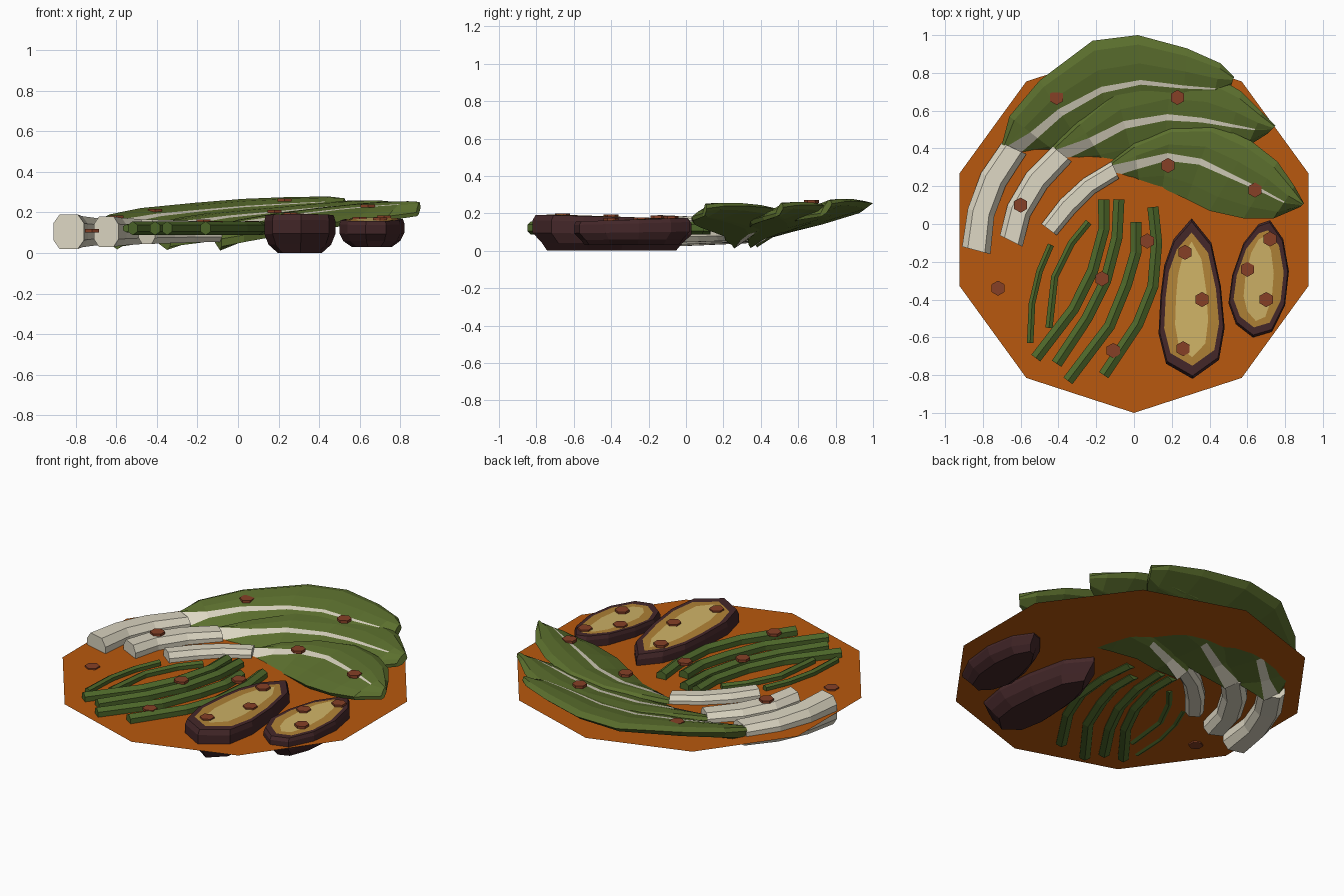
import bpy, bmesh, math
from mathutils import Vector

cube = bpy.data.objects.get("Cube")
if cube:
    bpy.data.objects.remove(cube, do_unlink=True)


def material(name, r, g, b):
    def lin(c):
        c /= 255
        return c / 12.92 if c < 0.04 else ((c + 0.055) / 1.055) ** 2.4
    colour = (lin(r), lin(g), lin(b), 1)
    m = bpy.data.materials.new(name)
    m.use_nodes = True
    m.diffuse_color = colour
    m.node_tree.nodes["Principled BSDF"].inputs["Base Color"].default_value = colour
    return m


SAUCE = material("orange_sauce", 184, 88, 14)
LEAF = material("leaf_green", 92, 112, 46)
STEM = material("stem_white", 220, 214, 194)
BEAN = material("bean_green", 78, 104, 42)
SKIN = material("aubergine_skin", 68, 39, 41)
FLESH = material("flesh_gold", 176, 130, 54)
CORE = material("flesh_pale", 206, 178, 102)
CHILLI = material("chilli_red", 134, 64, 38)


def make(name, bm, mats):
    mesh = bpy.data.meshes.new(name)
    bm.to_mesh(mesh)
    bm.free()
    for m in mats:
        mesh.materials.append(m)
    ob = bpy.data.objects.new(name, mesh)
    bpy.context.collection.objects.link(ob)
    return ob


def loft(name, rings, mats, rule=lambda i, j: 0, end_slot=0):
    """Skin a row of closed rings; rule(i, j) picks the material of each quad."""
    bm = bmesh.new()
    vs = [[bm.verts.new(p) for p in ring] for ring in rings]
    n = len(vs[0])
    for i in range(len(vs) - 1):
        for j in range(n):
            k = (j + 1) % n
            f = bm.faces.new((vs[i][j], vs[i][k], vs[i + 1][k], vs[i + 1][j]))
            f.material_index = rule(i, j)
    bm.faces.new(vs[0])
    bm.faces.new(vs[-1]).material_index = end_slot
    bmesh.ops.recalc_face_normals(bm, faces=bm.faces)
    return make(name, bm, mats)


# Sauce: a flat ten-sided sheet
bm = bmesh.new()
bm.faces.new([bm.verts.new((0.97 * math.sin(a), 0.97 * math.cos(a) - 0.03, 0.11))
              for a in (-math.tau * i / 10 for i in range(10))])
make("sauce", bm, [SAUCE])


# Cabbage stems: oval tubes between an outer and an inner edge
def stem(name, outer, inner, h0, h1):
    rings = []
    for i, (o, n) in enumerate(zip(outer, inner)):
        o, n = Vector((*o, 0.105)), Vector((*n, 0.105))
        h = h0 + (h1 - h0) * i / (len(outer) - 1)
        mid, half = (o + n) / 2, (o - n) / 2
        rings.append([mid + half * x + Vector((0, 0, h * z)) for x, z in
                      ((1, .5), (.6, 1), (-.6, 1), (-1, .5),
                       (-1, -.5), (-.6, -1), (.6, -1), (1, -.5))])
    loft(name, rings, [STEM])


stem("stem_back", [(-.91, -.12), (-.88, .08), (-.81, .27), (-.70, .43)],
     [(-.76, -.16), (-.74, .04), (-.68, .2), (-.57, .37)], .085, .06)
stem("stem_middle", [(-.71, -.06), (-.67, .1), (-.57, .27), (-.43, .41)],
     [(-.59, -.12), (-.55, .04), (-.46, .19), (-.33, .33)], .075, .055)
stem("stem_front", [(-.49, 0), (-.39, .13), (-.27, .24), (-.12, .33)],
     [(-.41, -.06), (-.31, .06), (-.21, .16), (-.08, .24)], .06, .05)


# Cabbage leaves: tilted blades with a pale rib, outer edge high, inner edge low
def leaf(name, outer, inner, z_out, z_in, rise):
    rings, last = [], len(outer) - 1
    for i, (o, n) in enumerate(zip(outer, inner)):
        t = i / last
        o = Vector((*o, z_out + rise * math.sin(math.pi * 0.65 * t)))
        n = Vector((*n, z_in + 0.13 * t))
        rib = min(0.3, 0.03 * (1 - t) / (o - n).length + (0.2 if i == 0 else 0))
        thick = 0.07 - 0.035 * t

        def at(s, dz):
            return o.lerp(n, s) + Vector((0, 0, dz))
        rings.append([at(0, -.02), at(.1, .005), at(.3, .02), at(.5 - rib, .02),
                      at(.5 + rib, .02), at(.8, .012), at(1, 0),
                      at(.95, -thick * .6), at(.5 + rib, -thick),
                      at(.5 - rib, -thick), at(.08, -thick * .8)])
    loft(name, rings, [LEAF, STEM],
         lambda i, j: int((j == 3 and i < last - 1) or (j == 8 and i < 2)))


leaf("leaf_back",
     [(-.70, .42), (-.66, .57), (-.5, .76), (-.22, .97), (.02, 1), (.28, .93),
      (.46, .85), (.53, .78)],
     [(-.57, .37), (-.4, .37), (-.28, .42), (-.12, .45), (.05, .5), (.25, .52),
      (.4, .58), (.51, .72)], .16, .07, .125)
leaf("leaf_middle",
     [(-.43, .41), (-.3, .55), (-.1, .73), (.2, .81), (.42, .79), (.57, .7),
      (.68, .59), (.75, .52)],
     [(-.33, .33), (-.15, .32), (0, .32), (.15, .32), (.3, .31), (.47, .34),
      (.6, .41), (.71, .48)], .145, .07, .12)
leaf("leaf_front",
     [(-.12, .33), (0, .43), (.2, .52), (.42, .53), (.62, .44), (.76, .33),
      (.85, .2), (.9, .11)],
     [(-.08, .24), (.03, .2), (.15, .19), (.28, .13), (.4, .07), (.58, .03),
      (.74, .03), (.88, .09)], .13, .07, .13)


# Beans: bent six-sided rods
def bean(name, path, r):
    pts = [Vector((x, y, 0.122)) for x, y in path]
    rings = []
    for i, p in enumerate(pts):
        d = (pts[min(i + 1, len(pts) - 1)] - pts[max(i - 1, 0)]).normalized()
        side = Vector((d.y, -d.x, 0))
        rings.append([p + side * r * math.cos(a) + Vector((0, 0, r * math.sin(a)))
                      for a in (math.tau * (k + .5) / 6 for k in range(6))])
    loft(name, rings, [BEAN])


beans = [
    ([(-.16, .13), (-.16, -.03), (-.22, -.25), (-.32, -.45), (-.52, -.71)], .034),
    ([(-.08, .13), (-.09, -.07), (-.15, -.3), (-.25, -.5), (-.41, -.74)], .034),
    ([(.01, .01), (.01, -.15), (-.04, -.32), (-.13, -.54), (-.35, -.83)], .034),
    ([(.1, .09), (.12, -.1), (.1, -.33), (.02, -.53), (-.16, -.8)], .034),
    ([(-.24, .01), (-.33, -.1), (-.42, -.28), (-.45, -.55)], .022),
    ([(-.44, -.11), (-.5, -.25), (-.54, -.42), (-.55, -.63)], .02),
]
for i, (path, r) in enumerate(beans):
    bean("bean_%d" % (i + 1), path, r)


# Aubergine halves: outline lofted from belly to rim, then inwards over the flesh
def aubergine(name, outline, centre, low, high, slope):
    cx, cy = centre
    rings = []
    for s, t in ((.62, 0), (.88, .22), (1, .5), (1, .85), (.96, 1), (.83, 1),
                 (.5, 1.01)):
        rings.append([(cx + (x - cx) * s, cy + (y - cy) * (s + 1) / 2 if s < .8 and t < .5
                       else cy + (y - cy) * (s if s > .6 else .72),
                       low + (high - low) * t + slope * t * (y - cy))
                      for x, y in outline])
    loft(name, rings, [SKIN, FLESH, CORE], lambda i, j: int(i == 5), 2)


aubergine("aubergine_large",
          [(.305, .03), (.41, -.1), (.46, -.33), (.48, -.55), (.45, -.72), (.31, -.82),
           (.17, -.74), (.13, -.58), (.14, -.38), (.16, -.22), (.21, -.08)],
          (.305, -.41), 0, .182, -.025)
aubergine("aubergine_small",
          [(.72, .02), (.79, -.08), (.82, -.25), (.8, -.43), (.73, -.57), (.63, -.6),
           (.54, -.53), (.5, -.42), (.52, -.27), (.58, -.1), (.66, 0)],
          (.66, -.29), .03, .166, .03)

# Chilli flakes: thin hexagonal discs
flakes = [(-.41, .67, .21), (.23, .67, .262), (.18, .31, .205), (.64, .18, .232),
          (-.6, .1, .178), (-.72, -.34, .11), (.07, -.09, .15), (-.17, -.29, .158),
          (-.11, -.67, .15), (.27, -.15, .18), (.36, -.4, .185), (.26, -.66, .192),
          (.72, -.08, .177), (.6, -.24, .17), (.7, -.4, .168)]
for i, (x, y, z) in enumerate(flakes):
    rings = [[(x + .04 * math.sin(a), y + .04 * math.cos(a), z + dz)
              for a in (math.tau * k / 6 for k in range(6))] for dz in (-.008, .008)]
    loft("chilli_flake_%d" % (i + 1), rings, [CHILLI])
